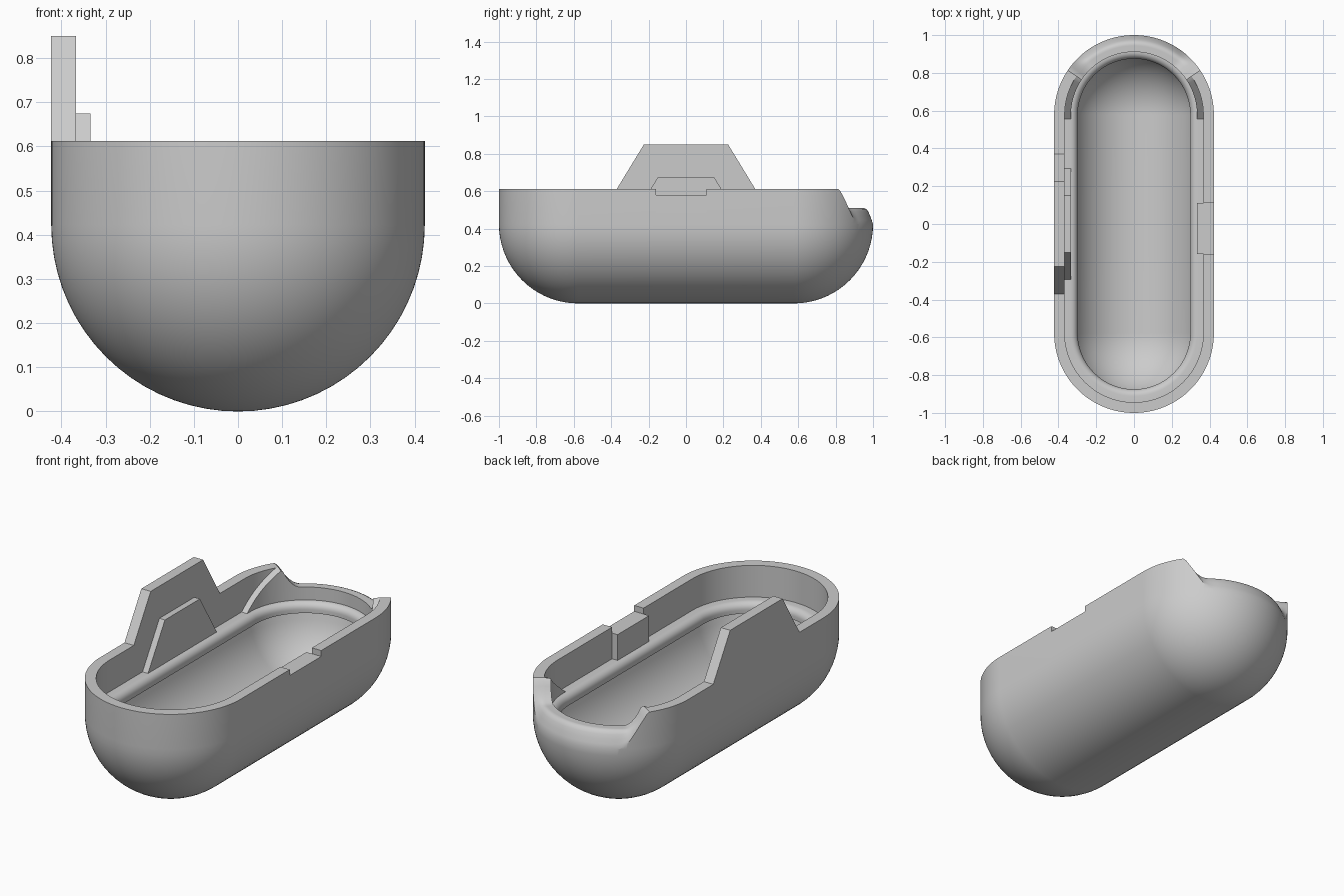
import bpy, bmesh
from math import sin, cos, radians, pi

if "Cube" in bpy.data.objects:
    bpy.data.objects.remove(bpy.data.objects["Cube"])

R, WALL, COLLAR, LIP = 0.423, 0.367, 0.334, 0.298   # radii of the shell layers
CY = 1 - R                                          # centres of the round ends
RIM, SPOUT, LEDGE, NOTCH_Z = 0.612, 0.51, 0.44, 0.58  # heights
Y0, Y1 = -0.16, 0.11                                # side notch range in y
STEPS = 18

grey = bpy.data.materials.new("plain grey")
grey.use_nodes = True
colour = (0.6, 0.6, 0.6, 1)
grey.diffuse_color = colour
grey.node_tree.nodes["Principled BSDF"].inputs["Base Color"].default_value = colour


def finish(name, bm, smooth=False):
    bmesh.ops.remove_doubles(bm, verts=bm.verts, dist=1e-5)
    bmesh.ops.recalc_face_normals(bm, faces=bm.faces)
    mesh = bpy.data.meshes.new(name)
    bm.to_mesh(mesh)
    bm.free()
    obj = bpy.data.objects.new(name, mesh)
    bpy.context.collection.objects.link(obj)
    mesh.materials.append(grey)
    if smooth:
        bpy.ops.object.select_all(action='DESELECT')
        obj.select_set(True)
        bpy.context.view_layer.objects.active = obj
        bpy.ops.object.shade_smooth_by_angle(angle=radians(32))


def sweep(name, stations, profile, ring):
    """Sweep an (r, z) profile along stations; ring closes the path, else the profile."""
    bm = bmesh.new()
    rows = []
    for st in stations:
        cy, a = st[0], radians(st[1])
        rows.append([bm.verts.new((r * cos(a), cy + r * sin(a), z)) for r, z in profile(st)])
    n, m = len(rows), len(rows[0])
    for i in range(n if ring else n - 1):
        p, q = rows[i], rows[(i + 1) % n]
        for j in range(m - 1 if ring else m):
            k = (j + 1) % m
            bm.faces.new((p[j], q[j], q[k], p[k]))
    if not ring:
        bm.faces.new(rows[0])
        bm.faces.new(rows[-1])
    finish(name, bm, True)


def prism(name, x0, x1, outline):
    bm = bmesh.new()
    a, b = [[bm.verts.new((x, y, z)) for y, z in outline] for x in (x0, x1)]
    bm.faces.new(a)
    bm.faces.new(b)
    for i in range(len(a)):
        j = (i + 1) % len(a)
        bm.faces.new((a[i], a[j], b[j], b[i]))
    finish(name, bm)


def along_spout(angle, start, end):
    """0 on the full rim, 1 along the lowered spout, for one end of the hull."""
    t = (min(angle, 180 - angle) - start) / (end - start)
    return max(0, min(1, t))


def rim_height(angle):
    t = along_spout(angle, 35, 51)
    return RIM - (RIM - SPOUT) * (1 - (1 - t) ** 2)


def quarter(r):
    """Quarter circle as (horizontal, vertical) offsets."""
    return [(r * cos(pi / 2 * i / STEPS), r * sin(pi / 2 * i / STEPS))
            for i in range(STEPS + 1)]


# Hull: outer bowl, rounded spout rim, ledge, rounded lip and inner bowl
def hull_profile(st):
    top = st[2]
    t = along_spout(st[1], 38, 56)
    f = t * t * (3 - 2 * t)
    pts = [(h, R - v) for h, v in reversed(quarter(R))]
    pts += [(r, top - d * f) for r, d in
            ((R, 0.087), (0.416, 0.065), (0.408, 0.043), (0.398, 0.02),
             (0.388, 0.006), (0.376, 0), (WALL, 0))]
    pts.append((WALL, LEDGE))
    fillet = COLLAR - LIP
    pts += [(COLLAR - h, LEDGE - fillet + v) for h, v in reversed(quarter(fillet)[::3])]
    pts += [(LIP, 0.385), (COLLAR, 0.385)]
    pts += [(h, R - v) for h, v in quarter(COLLAR)[3:]]
    return pts


back = [i * 2 for i in range(91)]
stations = [(Y0, 0, RIM), (Y0, 0, NOTCH_Z), (Y1, 0, NOTCH_Z), (Y1, 0, RIM)]
stations += [(CY, a, rim_height(a)) for a in back]
stations += [(Y1, 180, RIM), (Y0, 180, RIM)]
stations += [(-CY, a + 180, RIM) for a in back]
sweep("hull", stations, hull_profile, True)


# Collar lining the spout end, cut by a flat ramp rising from the ledge on each side
def collar_profile(st):
    cy, a = st
    tops = [(r, min(rim_height(a), LEDGE + 0.8 * (cy + r * sin(radians(a)) - 0.555)))
            for r in (COLLAR, WALL)]
    low = LEDGE - 0.01
    return [(COLLAR, low), *tops, (WALL, low)]


sweep("spout_collar", [(0.555, 0)] + [(CY, a) for a in back] + [(0.555, 180)],
      collar_profile, False)


# Raised tabs on the right wall
def tab_outline(base, top, low, high):
    return [(-base, low), (base, low), (top, high), (-top, high)]


prism("outer_tab", -R, -WALL, tab_outline(0.37, 0.225, RIM, 0.85))
prism("inner_tab", -WALL, -COLLAR, tab_outline(0.295, 0.15, LEDGE, 0.675))

# Block behind the notch in the left wall
prism("notch_block", COLLAR, WALL,
      [(Y0, LEDGE), (Y1, LEDGE), (Y1, NOTCH_Z), (Y0, NOTCH_Z)])
